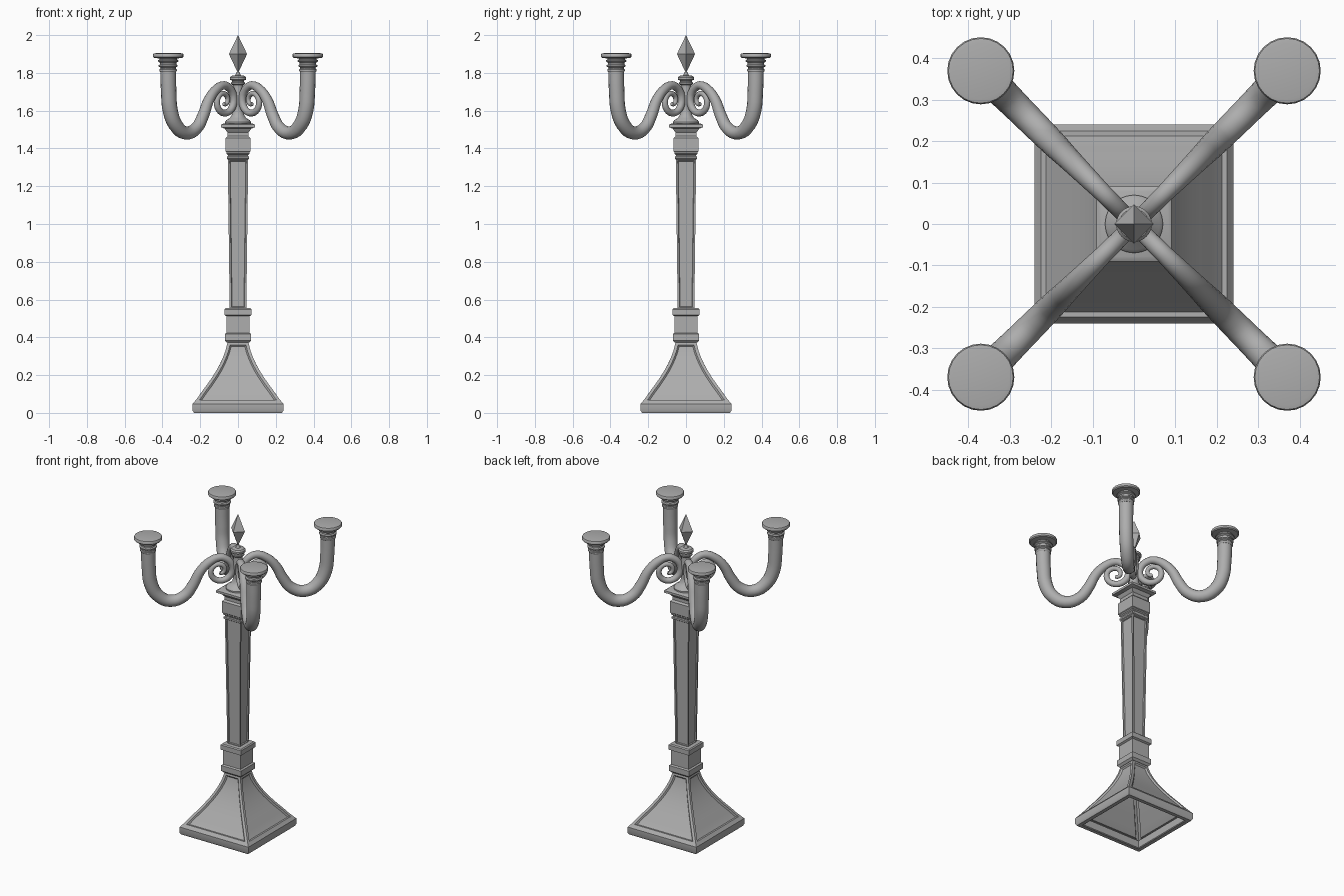
import bpy, bmesh, math
from mathutils import Vector, Matrix

if "Cube" in bpy.data.objects:
    bpy.data.objects.remove(bpy.data.objects["Cube"])

metal = bpy.data.materials.new("dark_metal")
metal.diffuse_color = (.42, .42, .42, 1)
metal.use_nodes = True
metal.node_tree.nodes["Principled BSDF"].inputs["Base Color"].default_value = metal.diffuse_color


def smooth(ob, angle=32):
    bpy.ops.object.select_all(action='DESELECT')
    ob.select_set(True)
    bpy.context.view_layer.objects.active = ob
    bpy.ops.object.shade_smooth_by_angle(angle=math.radians(angle))


def finish(name, bm, angle=32):
    bmesh.ops.recalc_face_normals(bm, faces=bm.faces)
    me = bpy.data.meshes.new(name)
    bm.to_mesh(me)
    bm.free()
    me.materials.append(metal)
    ob = bpy.data.objects.new(name, me)
    bpy.context.collection.objects.link(ob)
    smooth(ob, angle)
    return ob


def loft(name, profile, sides=4, frame=0, bevel=.003, depth=0, capped=True, centre=(0, 0)):
    """Stack rings of (half width or radius, z); optionally recess a panel in each side."""
    square = sides == 4
    k = math.sqrt(2) if square else 1
    off = math.pi / 4 if square else 0
    bm = bmesh.new()
    rings = []
    for r, z in profile:
        rings.append([bm.verts.new((centre[0] + r * k * math.cos(off + 2 * math.pi * i / sides),
                                    centre[1] + r * k * math.sin(off + 2 * math.pi * i / sides), z))
                      for i in range(sides)])
    columns = [[] for _ in range(sides)]
    for a, b in zip(rings, rings[1:]):
        for i in range(sides):
            j = (i + 1) % sides
            columns[i].append(bm.faces.new((a[i], a[j], b[j], b[i])))
    if capped:
        bm.faces.new(rings[0][::-1])
        bm.faces.new(rings[-1])
    bm.normal_update()
    if frame:
        for faces in columns:
            bmesh.ops.inset_region(bm, faces=faces, thickness=frame, use_even_offset=True, use_boundary=True)
            bmesh.ops.inset_region(bm, faces=faces, thickness=bevel, depth=-depth, use_even_offset=True)
    return finish(name, bm)


# Square foot: open plinth rim and hollow flared, panelled base
loft("plinth", [(.205, .05), (.205, .004), (.21, 0), (.233, 0), (.24, .012), (.24, .048), (.234, .055)], capped=False)
loft("flared_base", [(.234, .055), (.21, .085), (.186, .12), (.16, .155), (.136, .19), (.114, .225),
                     (.095, .26), (.079, .295), (.066, .33), (.055, .375)],
     frame=.016, bevel=.007, depth=.009, capped=False)

# Square collar between foot and shaft
loft("lower_collar", [(.058, .372), (.07, .384), (.07, .418), (.061, .424), (.061, .512),
                      (.072, .518), (.072, .548), (.066, .554), (.046, .556)])

# Tapered shaft with recessed panels
loft("shaft", [(.044, .55), (.054, 1.345)], frame=.01, depth=.006)

# Square capital mouldings
loft("capital", [(.052, 1.34), (.059, 1.346), (.059, 1.356), (.054, 1.36), (.054, 1.366), (.062, 1.372),
                 (.062, 1.38), (.066, 1.384), (.066, 1.455), (.056, 1.465), (.056, 1.485), (.064, 1.495),
                 (.07, 1.505), (.09, 1.512), (.09, 1.526), (.078, 1.532)])

# Turned stem behind the scrolls
loft("stem", [(.07, 1.528), (.07, 1.54), (.062, 1.55), (.044, 1.56), (.034, 1.575), (.028, 1.595),
              (.026, 1.62), (.032, 1.66), (.034, 1.69), (.026, 1.72), (.028, 1.735), (.036, 1.742),
              (.036, 1.75), (.031, 1.754), (.031, 1.760), (.043, 1.764), (.043, 1.776), (.036, 1.784),
              (.014, 1.788), (.008, 1.805)], sides=24)

# Faceted finial: two four-sided pyramids
bm = bmesh.new()
ring = [bm.verts.new((.048 * math.cos(i * math.pi / 2), .048 * math.sin(i * math.pi / 2), 1.9)) for i in range(4)]
tips = [bm.verts.new((0, 0, z)) for z in (1.798, 2.0)]
for i in range(4):
    for t in tips:
        bm.faces.new((ring[i], ring[(i + 1) % 4], t))
finish("finial", bm, 10)

# Arm path as (distance from axis, z, tube radius): inner scroll, crest, dip, upright
path = []
for n in range(22):
    t = n / 21
    a = math.radians(630 - 540 * t)
    rad = .014 + .07 * t ** .9
    path.append((.106 + rad * math.cos(a), 1.65 + rad * math.sin(a), .010 + .012 * t))
path += [(.162, 1.713, .025), (.219, 1.655, .028), (.260, 1.575, .031), (.312, 1.507, .033),
         (.394, 1.482, .035), (.468, 1.525, .038), (.507, 1.60, .040), (.519, 1.70, .041), (.523, 1.825, .042)]

cup = [(.042, 1.805), (.046, 1.811), (.046, 1.818), (.041, 1.823), (.041, 1.829), (.050, 1.834),
       (.050, 1.841), (.043, 1.846), (.043, 1.854), (.054, 1.860), (.054, 1.866), (.046, 1.871),
       (.046, 1.876), (.076, 1.880), (.081, 1.885), (.081, 1.897), (.078, 1.902), (.068, 1.904)]

for k in range(4):
    ang = math.pi / 4 + k * math.pi / 2
    c, s = math.cos(ang), math.sin(ang)
    # Scrolled arm
    cu = bpy.data.curves.new(f"arm_{k + 1}", 'CURVE')
    cu.dimensions = '3D'
    cu.twist_mode = 'MINIMUM'
    cu.bevel_depth = 1
    cu.bevel_resolution = 6
    cu.use_fill_caps = True
    cu.materials.append(metal)
    sp = cu.splines.new('BEZIER')
    sp.resolution_u = 4
    sp.bezier_points.add(len(path) - 1)
    for p, (r, z, w) in zip(sp.bezier_points, path):
        p.co = (r * c, r * s, z)
        p.radius = w
        p.handle_left_type = p.handle_right_type = 'AUTO'
    arm = bpy.data.objects.new(f"arm_{k + 1}", cu)
    bpy.context.collection.objects.link(arm)
    bpy.ops.object.select_all(action='DESELECT')
    arm.select_set(True)
    bpy.context.view_layer.objects.active = arm
    bpy.ops.object.convert(target='MESH')
    smooth(bpy.context.view_layer.objects.active, 45)
    # Candle cup at the arm end
    loft(f"candle_cup_{k + 1}", cup, sides=24, centre=(.523 * c, .523 * s))
